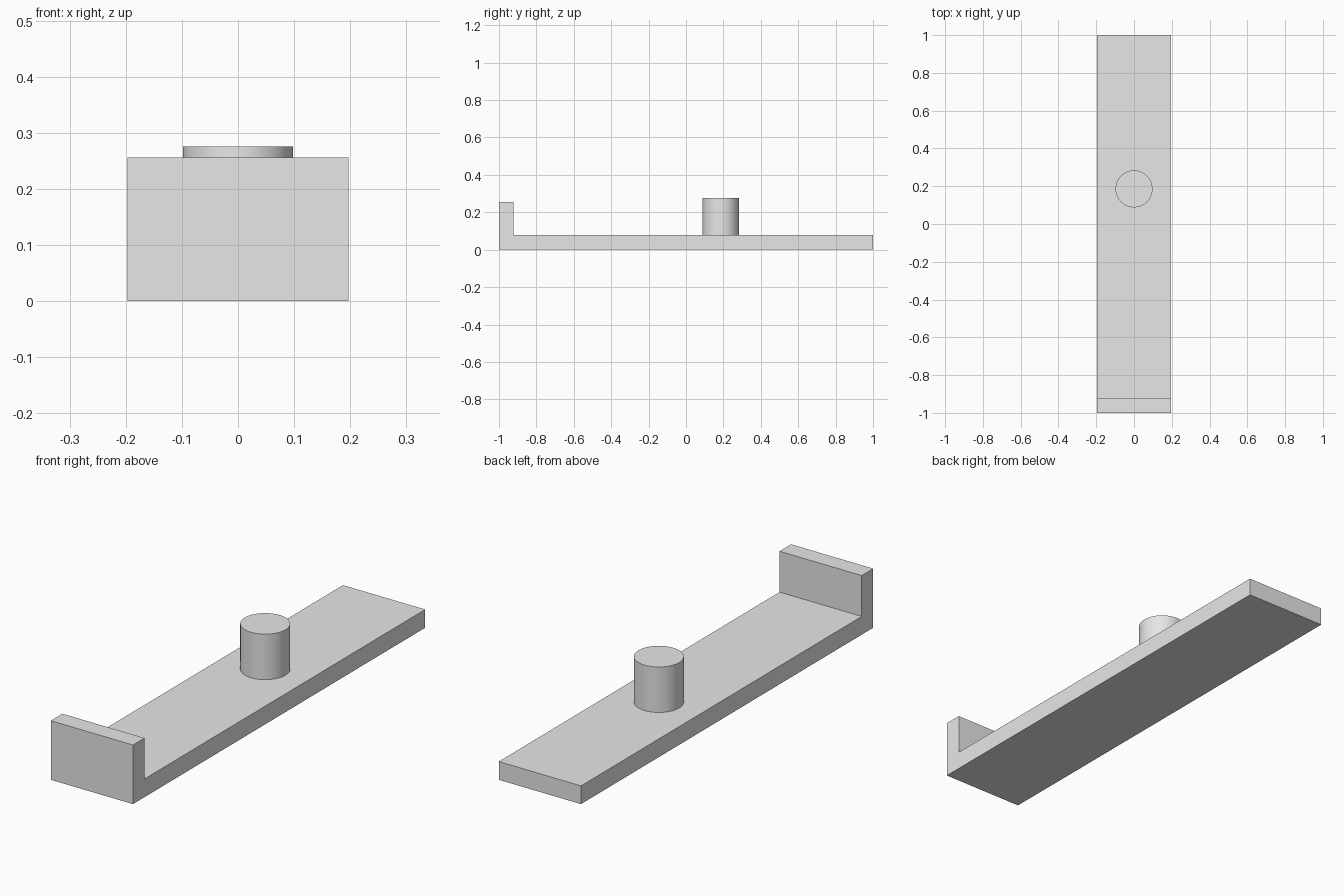
import bpy
import bmesh
import math

cube = bpy.data.objects.get("Cube")
if cube:
    bpy.data.objects.remove(cube, do_unlink=True)

HALF_WIDTH = 0.197
THICK = 0.079
LIP_HEIGHT = 0.256
POST_RADIUS = 0.098
POST_TOP = 0.276
POST_Y = 0.186

# Single flat colour
grey = bpy.data.materials.new("light grey")
grey.use_nodes = True
grey.diffuse_color = (0.8, 0.8, 0.8, 1)
grey.node_tree.nodes["Principled BSDF"].inputs["Base Color"].default_value = (0.8, 0.8, 0.8, 1)


def add_object(name, bm):
    bmesh.ops.recalc_face_normals(bm, faces=bm.faces)
    mesh = bpy.data.meshes.new(name)
    bm.to_mesh(mesh)
    bm.free()
    mesh.materials.append(grey)
    obj = bpy.data.objects.new(name, mesh)
    bpy.context.collection.objects.link(obj)
    return obj


# Base plate with upright front lip: an L profile extruded across x
profile = [(-1, 0), (1, 0), (1, THICK), (-1 + THICK, THICK),
           (-1 + THICK, LIP_HEIGHT), (-1, LIP_HEIGHT)]
bm = bmesh.new()
side = bm.faces.new([bm.verts.new((-HALF_WIDTH, y, z)) for y, z in profile])
grown = bmesh.ops.extrude_face_region(bm, geom=[side], use_keep_orig=True)
moved = [v for v in grown["geom"] if isinstance(v, bmesh.types.BMVert)]
bmesh.ops.translate(bm, verts=moved, vec=(2 * HALF_WIDTH, 0, 0))
add_object("base_plate_with_lip", bm)

# Round post standing on the plate
bpy.ops.mesh.primitive_cylinder_add(
    vertices=64, radius=POST_RADIUS, depth=POST_TOP - THICK,
    location=(0, POST_Y, (POST_TOP + THICK) / 2))
post = bpy.context.object
post.name = "round_post"
post.data.materials.append(grey)
bpy.ops.object.shade_smooth_by_angle(angle=math.radians(30))
